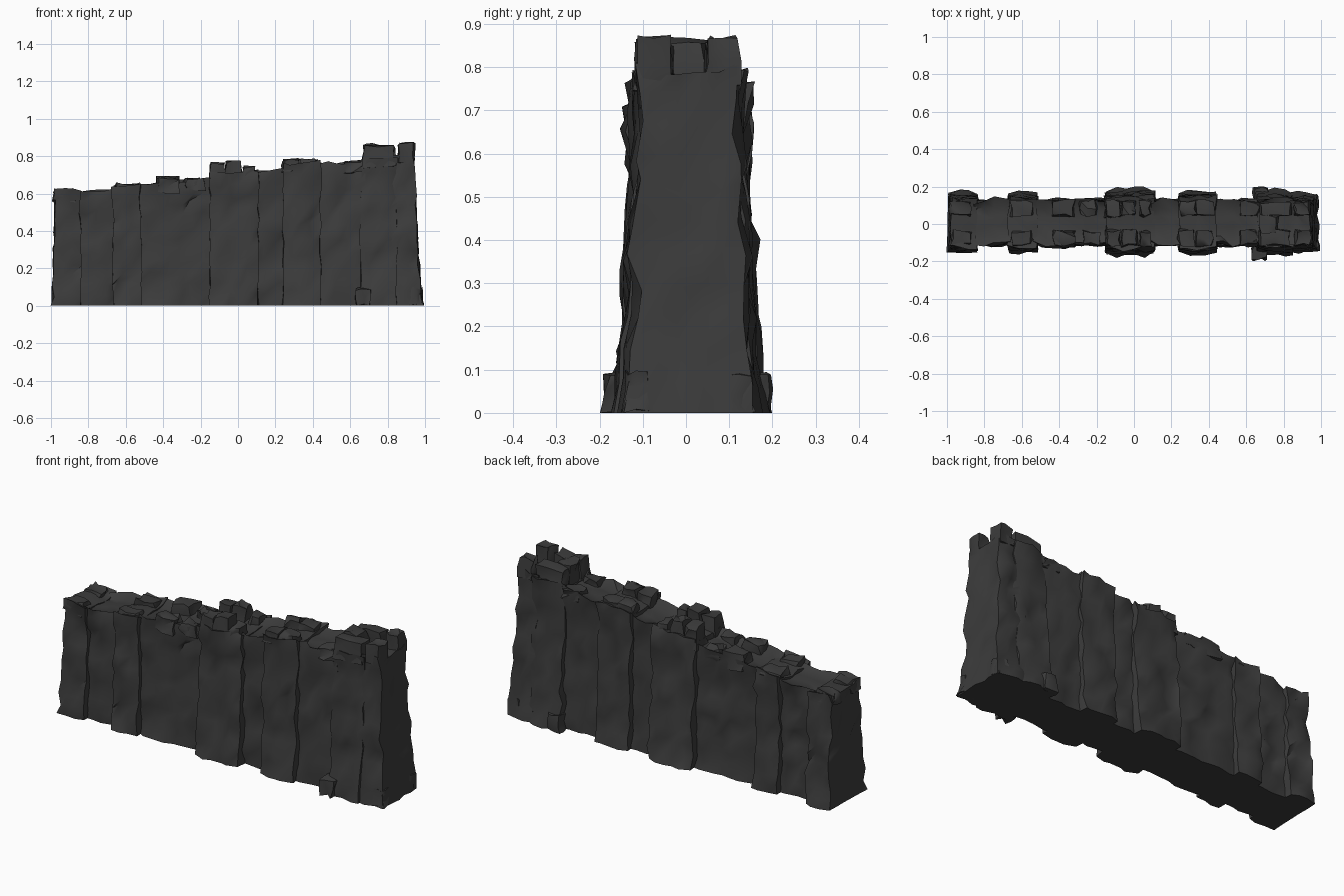
import bpy, bmesh, random
from mathutils import Vector, noise

random.seed(11)
if "Cube" in bpy.data.objects:
    bpy.data.objects.remove(bpy.data.objects["Cube"], do_unlink=True)

stone = bpy.data.materials.new("dark stone")
stone.use_nodes = True
colour = (0.045, 0.045, 0.045, 1)
stone.diffuse_color = colour
stone.node_tree.nodes["Principled BSDF"].inputs["Base Color"].default_value = colour


def cut_box(nx, ny, nz):
    """Unit box from 0 to 1, sliced into a grid on every side."""
    bm = bmesh.new()
    bmesh.ops.create_cube(bm, size=1)
    bmesh.ops.translate(bm, verts=bm.verts, vec=(0.5, 0.5, 0.5))
    for axis, n in enumerate((nx, ny, nz)):
        normal = Vector((0, 0, 0))
        normal[axis] = 1
        for i in range(1, n):
            bmesh.ops.bisect_plane(bm, geom=bm.verts[:] + bm.edges[:] + bm.faces[:],
                                   plane_co=normal * (i / n), plane_no=normal)
    return bm


def finish(bm, name, angle):
    bmesh.ops.triangulate(bm, faces=bm.faces, quad_method='ALTERNATE')
    mesh = bpy.data.meshes.new(name)
    bm.to_mesh(mesh)
    bm.free()
    mesh.materials.append(stone)
    ob = bpy.data.objects.new(name, mesh)
    bpy.context.collection.objects.link(ob)
    bpy.ops.object.select_all(action='DESELECT')
    ob.select_set(True)
    bpy.context.view_layer.objects.active = ob
    bpy.ops.object.shade_smooth_by_angle(angle=angle)


def jitter(amount):
    return Vector([random.uniform(-amount, amount) for _ in range(3)])


def half_depth(t, base, waist, crown):
    """Battered face: wide foot, narrow waist, slightly flared parapet."""
    if t < 0.8:
        return base + (waist - base) * (t / 0.8) ** 0.6
    return waist + (crown - waist) * min(1, (t - 0.8) / 0.07)


def section(name, x0, x1, h0, h1, depths, lean=(0, 0)):
    """Rough masonry mass; lean moves the top of the left and right ends."""
    bm = cut_box(max(3, round((x1 - x0) / 0.055)), 5, 11)
    for v in bm.verts:
        u, w, t = v.co
        height = h0 + (h1 - h0) * u
        if t > 0.99 and 0.1 < w < 0.9:
            height -= 0.025          # sunken walkway
        x = x0 + (x1 - x0) * u + t ** 0.7 * (lean[0] * (1 - u) + lean[1] * u)
        depth = half_depth(t, *depths)
        if u in (0, 1):
            depth *= 0.96            # worn corners
        p = Vector((x, (2 * w - 1) * depth + 0.008, t * height))
        bump = noise.noise_vector(p * 11) * 0.02 + jitter(0.011)
        if t < 0.01:
            bump.z = 0
        elif t > 0.99:
            bump.z *= 0.6
        if u in (0, 1):
            bump.x *= 0.5
        v.co = p + bump
    finish(bm, name, 0.9)


def block(name, x, y, z, sx, sy, sz):
    """Loose chipped stone, centred on x and y, resting on z."""
    bm = cut_box(2, 2, 2)
    for v in bm.verts:
        c = v.co - Vector((0.5, 0.5, 0))
        c.x *= 1 - 0.12 * c.z
        c.y *= 1 - 0.15 * c.z
        v.co = Vector((x + c.x * sx, y + c.y * sy, z + c.z * sz)) + jitter(0.01)
        v.co.z = max(v.co.z, 0)
    finish(bm, name, 0.8)


# Recessed wall panels between the buttresses
wall = (0.125, 0.108, 0.118)
for i, (x0, x1, h0, h1) in enumerate((
        (-0.86, -0.65, 0.61, 0.63), (-0.54, -0.13, 0.65, 0.68),
        (0.09, 0.26, 0.715, 0.735), (0.42, 0.68, 0.755, 0.77))):
    section(f"wall_panel_{i + 1}", x0, x1, h0, h1, wall)

# Buttresses, standing proud on both faces
for i, (x0, x1, h0, h1, depths, lean) in enumerate((
        (-0.995, -0.84, 0.63, 0.615, (0.165, 0.132, 0.138), (0.018, 0)),
        (-0.67, -0.52, 0.64, 0.655, (0.163, 0.13, 0.138), (0, 0)),
        (-0.15, 0.11, 0.71, 0.72, (0.18, 0.132, 0.142), (0, 0)),
        (0.24, 0.44, 0.755, 0.775, (0.17, 0.132, 0.142), (0, 0)),
        (0.65, 0.85, 0.78, 0.8, (0.175, 0.12, 0.128), (0.01, 0)),
        (0.82, 0.985, 0.8, 0.81, (0.158, 0.118, 0.112), (0, -0.045)))):
    section(f"buttress_{i + 1}", x0, x1, h0, h1, depths, lean)

# Broken parapet stones along both edges
for side, label in ((-1, "front"), (1, "back")):
    for i, (x, z, sx, sz) in enumerate((
            (-0.92, 0.56, 0.12, 0.06), (-0.6, 0.59, 0.12, 0.06),
            (-0.37, 0.6, 0.12, 0.085), (-0.24, 0.62, 0.1, 0.055),
            (-0.115, 0.65, 0.08, 0.11), (-0.02, 0.66, 0.08, 0.11),
            (0.055, 0.67, 0.06, 0.07), (0.29, 0.71, 0.09, 0.07),
            (0.38, 0.71, 0.1, 0.07), (0.61, 0.71, 0.1, 0.06),
            (0.75, 0.74, 0.17, 0.11), (0.9, 0.76, 0.085, 0.105))):
        block(f"parapet_stone_{label}_{i + 1}", x + random.uniform(-0.01, 0.01),
              0.005 + side * 0.08, z, sx, random.uniform(0.075, 0.095), sz)

# Tall stone in the middle of the high end
block("end_merlon", 0.72, 0, 0.74, 0.1, 0.1, 0.12)

# Fallen stones at the foot of the end buttress
for i, (x, y) in enumerate(((0.67, -0.155), (0.945, -0.11), (0.945, 0.12), (0.68, 0.16))):
    block(f"foot_stone_{i + 1}", x, y, 0, 0.08, 0.07, 0.09)
